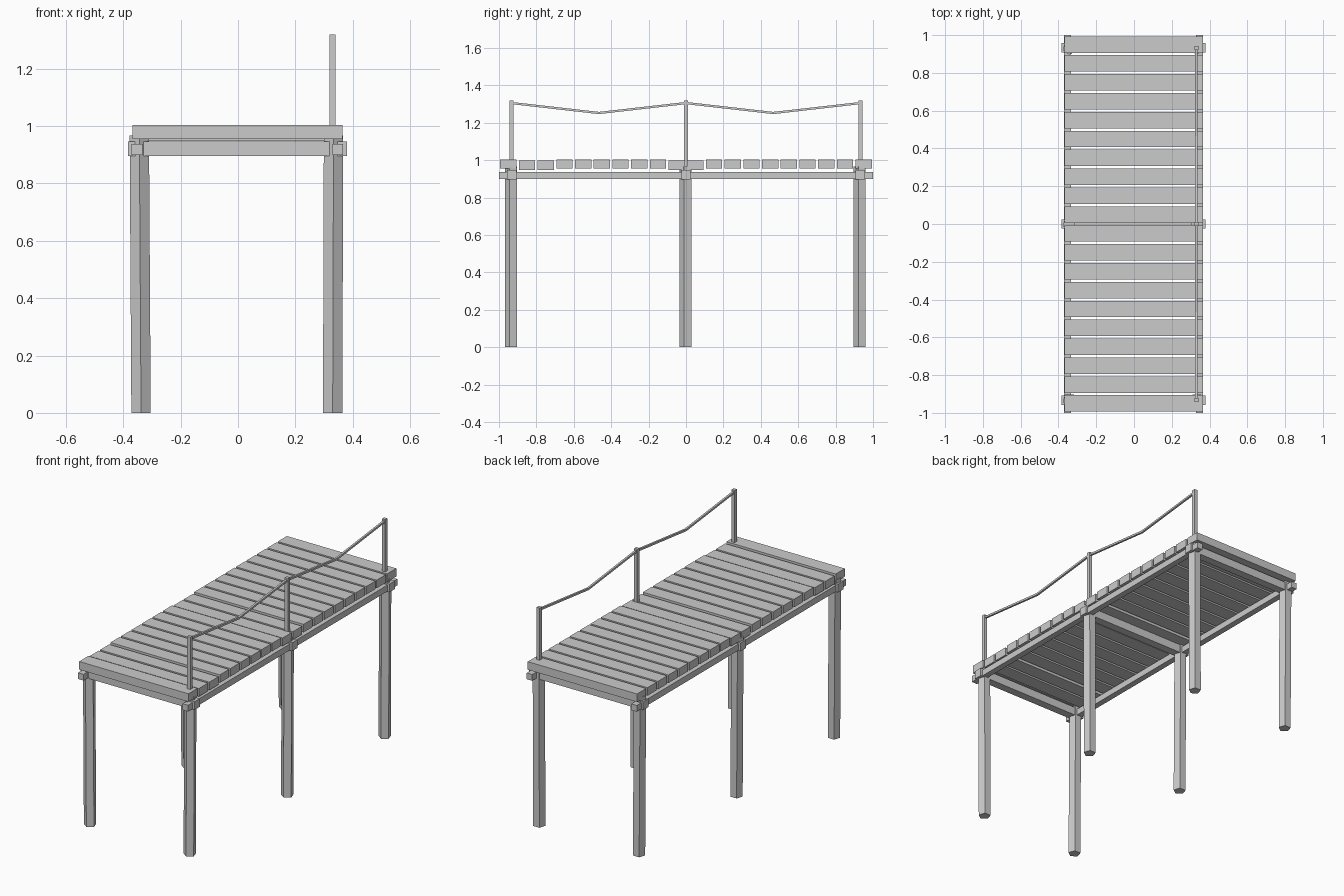
import bpy
import bmesh
import math
from mathutils import Vector, Matrix

cube = bpy.data.objects.get("Cube")
if cube:
    bpy.data.objects.remove(cube, do_unlink=True)

# One weathered grey for everything
grey = bpy.data.materials.new("weathered_grey")
grey.use_nodes = True
colour = (0.6, 0.6, 0.6, 1)
grey.diffuse_color = colour
grey.node_tree.nodes["Principled BSDF"].inputs["Base Color"].default_value = colour


def finish(name, bm):
    mesh = bpy.data.meshes.new(name)
    bmesh.ops.recalc_face_normals(bm, faces=bm.faces)
    bm.to_mesh(mesh)
    bm.free()
    mesh.materials.append(grey)
    obj = bpy.data.objects.new(name, mesh)
    bpy.context.collection.objects.link(obj)
    return obj


def box(name, centre, size):
    bm = bmesh.new()
    bmesh.ops.create_cube(bm, size=1)
    bmesh.ops.scale(bm, vec=size, verts=bm.verts)
    bmesh.ops.translate(bm, vec=centre, verts=bm.verts)
    return finish(name, bm)


def bar(name, start, end, radius, sides, turn):
    """Prism with level ends, leaning from start to end."""
    bm = bmesh.new()
    ring = [Vector((math.cos(turn + i * math.tau / sides),
                    math.sin(turn + i * math.tau / sides), 0)) * radius
            for i in range(sides)]
    low = [bm.verts.new(Vector(start) + p) for p in ring]
    high = [bm.verts.new(Vector(end) + p) for p in ring]
    bm.faces.new(low)
    bm.faces.new(high)
    for i in range(sides):
        j = (i + 1) % sides
        bm.faces.new((low[i], low[j], high[j], high[i]))
    return finish(name, bm)


rows = {"front": -0.932, "middle": 0.0, "back": 0.932}
rail_x = 0.33

# Five-sided posts, cross beams and rail posts
for row, y in rows.items():
    bar(f"{row}_right_post", (-0.338, y, 0), (-0.344, y, 0.967), 0.0355, 5, -math.pi / 2)
    bar(f"{row}_left_post", (0.33, y, 0), (0.333, y, 0.967), 0.0355, 5, -math.pi / 2)
    box(f"{row}_cross_beam", (-0.002, y, 0.921), (0.763, 0.05, 0.05))
    box(f"{row}_rail_post", (rail_x, y, 1.142), (0.021, 0.021, 0.355))

# Long beams under the deck
for side, x in (("right", -0.352), ("left", 0.348)):
    box(f"{side}_long_beam", (x, 0, 0.918), (0.037, 2.0, 0.038))

# Deck planks, some sitting a little lower
low_planks = {1, 2, 9, 10}
for i in range(20):
    z = 0.973 if i in low_planks else 0.979
    box(f"plank_{i + 1}", (-0.002, -0.95 + i * 0.1, z), (0.732, 0.087, 0.049))

# Sagging rope, drawn as straight square lengths between the rail posts
stops = [(-0.932, 1.305), (-0.466, 1.252), (0, 1.305), (0.466, 1.252), (0.932, 1.305)]
bm = bmesh.new()
loops = [[bm.verts.new((rail_x + dx, y, z + dz))
          for dx, dz in ((-0.006, -0.006), (0.006, -0.006), (0.006, 0.006), (-0.006, 0.006))]
         for y, z in stops]
for a, b in zip(loops, loops[1:]):
    for i in range(4):
        j = (i + 1) % 4
        bm.faces.new((a[i], a[j], b[j], b[i]))
bm.faces.new(loops[0])
bm.faces.new(loops[-1])
finish("rail_rope", bm)
